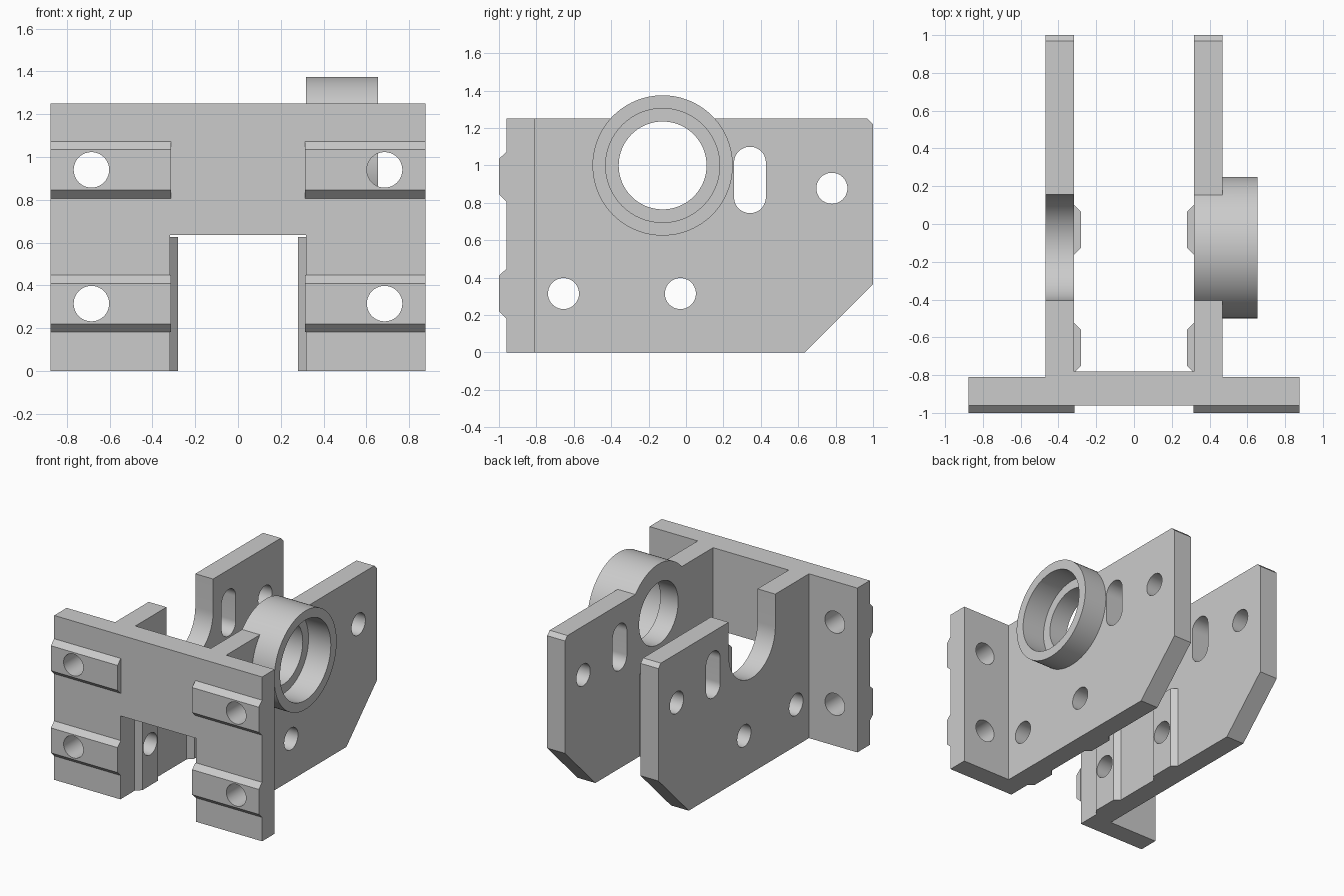
import bpy, bmesh, math

if "Cube" in bpy.data.objects:
    bpy.data.objects.remove(bpy.data.objects["Cube"], do_unlink=True)

steel = bpy.data.materials.new("light grey metal")
steel.use_nodes = True
GREY = (0.6, 0.6, 0.6, 1)
steel.diffuse_color = GREY
steel.node_tree.nodes["Principled BSDF"].inputs["Base Color"].default_value = GREY

PLACE = {"x": lambda u, v, w: (w, u, v),
         "y": lambda u, v, w: (u, w, v),
         "z": lambda u, v, w: (u, v, w)}


def prism(name, points, axis, start, end):
    """Extrude a flat outline along an axis."""
    bm = bmesh.new()
    low, high = [[bm.verts.new(PLACE[axis](u, v, w)) for u, v in points] for w in (start, end)]
    bm.faces.new(low)
    bm.faces.new(high)
    n = len(points)
    for i in range(n):
        j = (i + 1) % n
        bm.faces.new((low[i], low[j], high[j], high[i]))
    bmesh.ops.recalc_face_normals(bm, faces=bm.faces)
    mesh = bpy.data.meshes.new(name)
    bm.to_mesh(mesh)
    bm.free()
    mesh.materials.append(steel)
    obj = bpy.data.objects.new(name, mesh)
    bpy.context.collection.objects.link(obj)
    return obj


def arc(cu, cv, r, a=0.0, b=360.0, steps=64):
    count = steps if b - a >= 360 else steps + 1
    return [(cu + r * math.cos(math.radians(a + (b - a) * i / steps)),
             cv + r * math.sin(math.radians(a + (b - a) * i / steps))) for i in range(count)]


def boolean(obj, points, axis, start, end, operation="DIFFERENCE"):
    tool = prism("cutter", points, axis, start, end)
    tool.hide_render = True
    mod = obj.modifiers.new("cut", "BOOLEAN")
    mod.operation, mod.solver, mod.object = operation, "EXACT", tool
    dg = bpy.context.evaluated_depsgraph_get()
    dg.update()
    mesh = bpy.data.meshes.new_from_object(obj.evaluated_get(dg))
    obj.modifiers.clear()
    obj.data = mesh
    mesh.name = obj.name
    bpy.data.objects.remove(tool, do_unlink=True)


def smooth(obj):
    bpy.ops.object.select_all(action="DESELECT")
    obj.select_set(True)
    bpy.context.view_layer.objects.active = obj
    bpy.ops.object.shade_smooth_by_angle(angle=math.radians(30))


HOLE = 0.083
IN, OUT = 0.318, 0.468          # inner and outer faces of the side plates
WIDE, TOP = 0.875, 1.25
RING_Y, RING_Z, RING_R = -0.125, 1.0, 0.375
LOW_HOLES = (-0.655, -0.03)
ROWS = (0.315, 0.94)            # heights of the front rails

# Front plate with its lower opening, plus the thicker web between the side plates
outline = [(-WIDE, 0), (-IN, 0), (-IN, 0.635), (IN, 0.635), (IN, 0),
           (WIDE, 0), (WIDE, TOP), (-WIDE, TOP)]
front = prism("front_plate", outline, "y", -0.96, -0.81)
for s in (-1, 1):
    for z in ROWS:
        boolean(front, arc(s * 0.685, z, HOLE, steps=40), "y", -1.2, -0.5)
smooth(front)
prism("front_web", [(-IN, 0.635), (IN, 0.635), (IN, TOP), (-IN, TOP)], "y", -0.81, -0.78)

# Side plates with clipped rear corners
profile = [(-0.81, 0), (0.635, 0), (1, 0.365), (1, 1.22), (0.97, TOP), (-0.81, TOP)]
slot = arc(0.342, 1.015, 0.085, 0, 180, 24) + arc(0.342, 0.83, 0.085, 180, 360, 24)
for s, side in ((1, "left"), (-1, "right")):
    plate = prism(side + "_side_plate", profile, "x", s * IN, s * OUT)
    if s > 0:
        # Bearing ring with a stepped bore
        boolean(plate, arc(RING_Y, RING_Z, RING_R, steps=96), "x", IN, 0.655, "UNION")
        boolean(plate, arc(RING_Y, RING_Z, 0.235), "x", 0.1, 0.9)
        boolean(plate, arc(RING_Y, RING_Z, 0.305), "x", OUT, 0.9)
    else:
        # Open round-bottomed notch
        notch = arc(RING_Y, RING_Z, 0.28, 180, 360, 40) + [(RING_Y + 0.28, 1.5), (RING_Y - 0.28, 1.5)]
        boolean(plate, notch, "x", -0.7, -0.1)
    boolean(plate, slot, "x", s * 0.1, s * 0.7)
    for y, z in [(0.78, 0.878)] + [(y, 0.315) for y in LOW_HOLES]:
        boolean(plate, arc(y, z, HOLE, steps=40), "x", s * 0.1, s * 0.7)
    smooth(plate)

    # Bevelled upright ridges on the inner faces
    for y, label in zip(LOW_HOLES, ("front", "rear")):
        tip = s * 0.28
        section = [(s * IN, y - 0.133), (tip, y - 0.095), (tip, y + 0.095), (s * IN, y + 0.133)]
        ridge = prism(f"{side}_{label}_ridge", section, "z", 0, 0.627)
        boolean(ridge, arc(y, 0.315, HOLE, steps=40), "x", s * 0.1, s * 0.7)
        smooth(ridge)

    # Bevelled rails across the front
    for z, label in zip(ROWS, ("lower", "upper")):
        section = [(-0.96, z - 0.133), (-1, z - 0.095), (-1, z + 0.095), (-0.96, z + 0.133)]
        rail = prism(f"{side}_{label}_rail", section, "x", s * 0.314, s * WIDE)
        boolean(rail, arc(s * 0.685, z, HOLE, steps=40), "y", -1.2, -0.5)
        smooth(rail)
